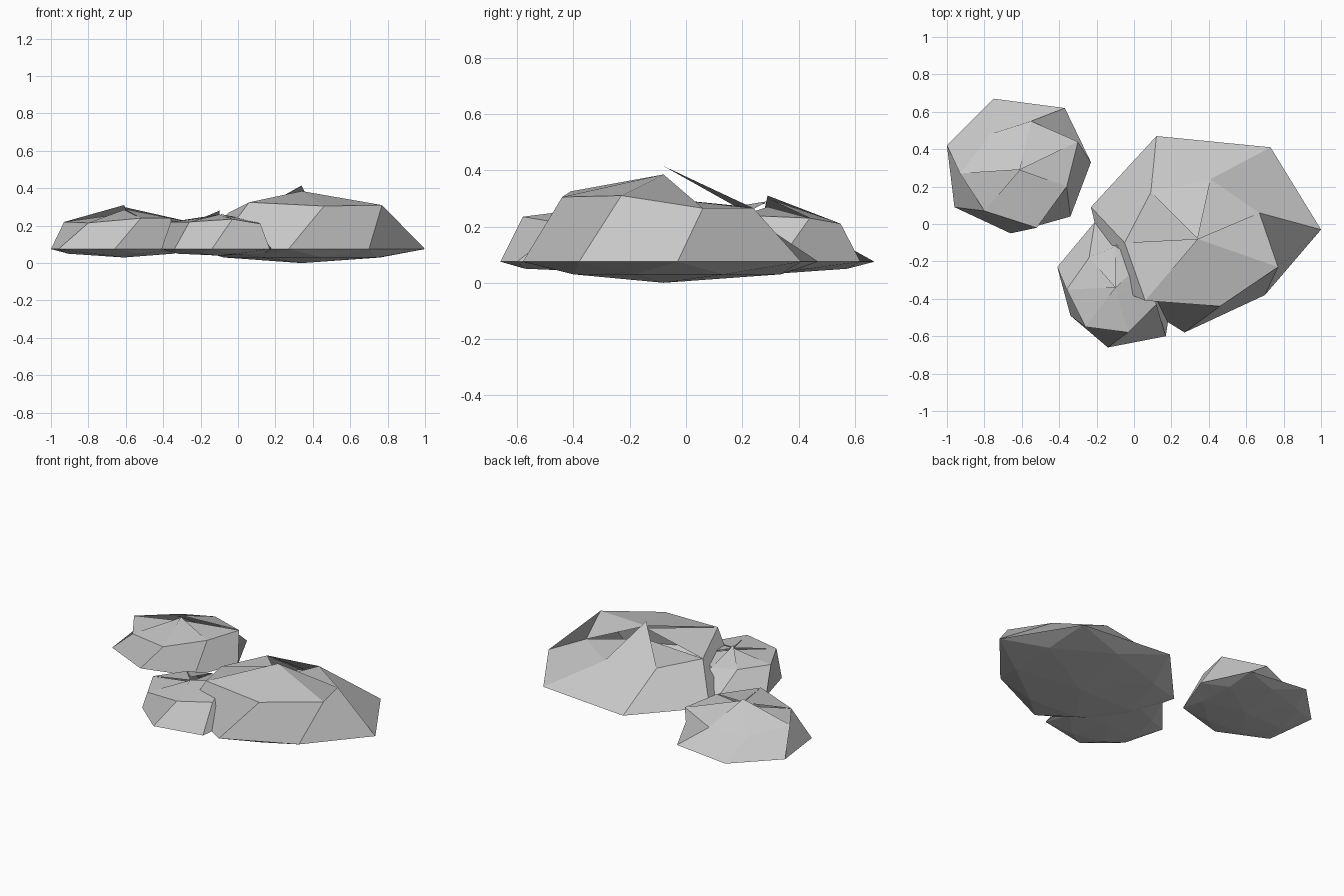
import bpy
from mathutils import Vector

default_cube = bpy.data.objects.get("Cube")
if default_cube:
    bpy.data.objects.remove(default_cube, do_unlink=True)

stone = bpy.data.materials.new("stone grey")
stone.use_nodes = True
grey = (0.58, 0.58, 0.58, 1)
stone.diffuse_color = grey
stone.node_tree.nodes["Principled BSDF"].inputs["Base Color"].default_value = grey

WAIST = 0.075  # height of the widest ring shared by all rocks


def build_rock(name, waist, shoulder, centre, tips, under, base):
    """Faceted rock: wide waist ring, twisted shoulder ring, split crown, shallow underside.
    Each crown facet has its own tip height, which leaves the cracks at the peak."""
    count = len(waist)
    cx, cy = centre
    hub = Vector((cx, cy, under))
    ring = [Vector((x, y, WAIST)) for x, y in waist]
    upper = [Vector(p) for p in shoulder]
    lower = []
    for i in range(count):
        point = (ring[i] + ring[(i + 1) % count]) / 2
        point = point.lerp(hub, 0.2)
        point.z = under
        lower.append(point)

    verts = ring + upper + lower
    faces = []
    for i in range(count):
        j = (i + 1) % count
        up_i, up_j = count + i, count + j
        low_i, low_j = 2 * count + i, 2 * count + j
        # slanted side panel above the waist, staggered facets below it
        faces.append((i, j, up_j, up_i))
        faces += [(j, i, low_i), (j, low_i, low_j)]
        # crown facet and underside facet
        verts.append(Vector((cx, cy, tips[i])))
        faces.append((up_i, up_j, len(verts) - 1))
        verts.append(Vector((cx, cy, base)))
        faces.append((low_j, low_i, len(verts) - 1))

    mesh = bpy.data.meshes.new(name)
    mesh.from_pydata(verts, [], faces)
    mesh.materials.append(stone)
    mesh.update()
    rock = bpy.data.objects.new(name, mesh)
    bpy.context.collection.objects.link(rock)
    return rock


# Large flat boulder
build_rock(
    "large_rock",
    waist=[(-.23, .09), (-.13, -.33), (.27, -.58), (.7, -.38), (1, -.03), (.73, .41), (.12, .47)],
    shoulder=[(-.05, -.1, .27), (.06, -.41, .325), (.46, -.44, .305), (.77, -.23, .31),
              (.67, .06, .265), (.41, .24, .265), (.09, .17, .275)],
    centre=(.34, -.08),
    tips=[.37, .385, .385, .385, .3, .415, .3],
    under=.03, base=0)

# Separate rock at the back
build_rock(
    "back_rock",
    waist=[(-1, .42), (-.96, .09), (-.66, -.05), (-.34, .04), (-.23, .33), (-.37, .62), (-.75, .67)],
    shoulder=[(-.93, .27, .22), (-.8, .07, .215), (-.52, -.02, .24), (-.36, .2, .24),
              (-.3, .44, .23), (-.55, .55, .21), (-.77, .48, .18)],
    centre=(-.61, .29),
    tips=[.265, .285, .29, .27, .3, .31, .31],
    under=.05, base=.03)

# Small rock leaning against the boulder
build_rock(
    "front_rock",
    waist=[(-.41, -.23), (-.34, -.49), (-.14, -.66), (.17, -.6), (.22, -.27), (.1, 0), (-.21, .01)],
    shoulder=[(-.36, -.35, .22), (-.26, -.55, .22), (-.03, -.58, .235), (.12, -.43, .21),
              (.05, -.2, .24), (-.1, -.12, .22), (-.24, -.18, .22)],
    centre=(-.1, -.34),
    tips=[.25, .26, .265, .26, .25, .28, .26],
    under=.05, base=.04)
